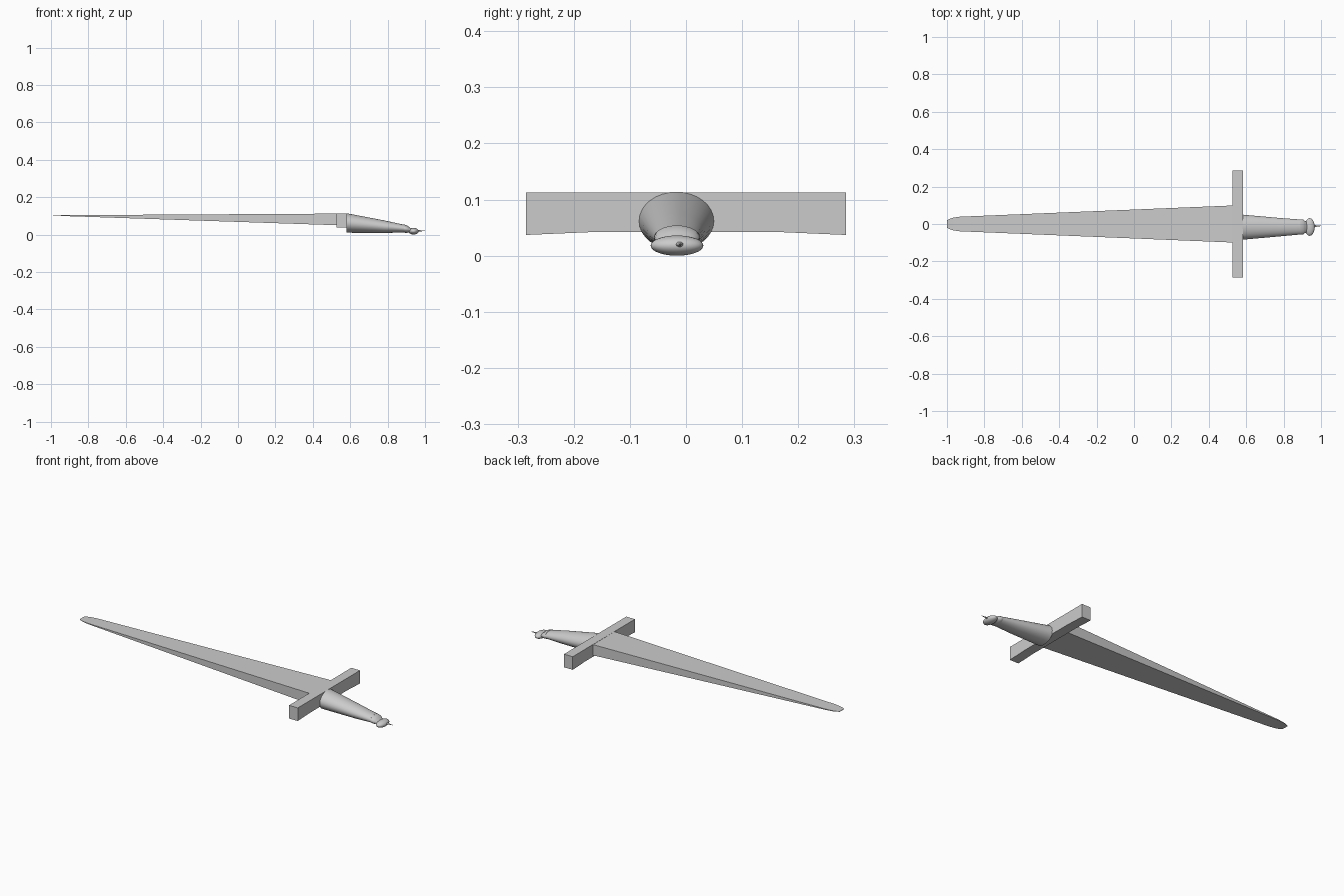
import bpy, bmesh, math

if "Cube" in bpy.data.objects:
    bpy.data.objects.remove(bpy.data.objects["Cube"])


def make_object(name, bm, smooth=False):
    bmesh.ops.recalc_face_normals(bm, faces=bm.faces)
    me = bpy.data.meshes.new(name)
    bm.to_mesh(me)
    bm.free()
    ob = bpy.data.objects.new(name, me)
    bpy.context.collection.objects.link(ob)
    if smooth:
        bpy.ops.object.select_all(action='DESELECT')
        bpy.context.view_layer.objects.active = ob
        ob.select_set(True)
        bpy.ops.object.shade_smooth_by_angle(angle=math.radians(40))
    return ob


def loft(name, rings, smooth=False):
    """Skin a list of equal-length point rings and cap both ends."""
    bm = bmesh.new()
    loops = [[bm.verts.new(p) for p in ring] for ring in rings]
    for a, b in zip(loops, loops[1:]):
        n = len(a)
        for i in range(n):
            j = (i + 1) % n
            bm.faces.new((a[i], a[j], b[j], b[i]))
    bm.faces.new(loops[0])
    bm.faces.new(loops[-1][::-1])
    return make_object(name, bm, smooth)


def ellipse(x, cy, cz, ry, rz, n=32):
    return [(x, cy + ry * math.cos(2 * math.pi * i / n),
             cz + rz * math.sin(2 * math.pi * i / n)) for i in range(n)]


# Blade: flat-topped wedge with a rounded tip
blade = []
for x, half, top, bottom in [(-1.0, .02, .103, .101), (-.985, .028, .103, .1005),
                             (-.965, .034, .103, .1), (-.93, .039, .1035, .099),
                             (.53, .099, .112, .050)]:
    blade.append([(x, -half, bottom), (x, half, bottom), (x, half, top), (x, -half, top)])
loft("blade", blade)

# Crossguard: bar with slightly deeper ends
guard = [(y, z) for y, z in [(-.285, .113), (.285, .113), (.285, .037), (.17, .042),
                             (-.17, .042), (-.285, .037)]]
loft("crossguard", [[(x, y, z) for y, z in guard] for x in (.527, .583)])

# Grip: tapered oval, underside nearly level
loft("grip", [ellipse(.58, -.017, .062, .067, .052),
              ellipse(.78, -.017, .042, .049, .034),
              ellipse(.89, -.016, .032, .040, .020)], True)

# Collar ring and neck
loft("collar", [ellipse(.882, -.016, .032, .038, .018),
                ellipse(.888, -.016, .032, .041, .022),
                ellipse(.905, -.016, .029, .039, .020),
                ellipse(.913, -.016, .027, .033, .015),
                ellipse(.925, -.016, .021, .028, .011)], True)

# Pommel: flattened ellipsoid
bm = bmesh.new()
bmesh.ops.create_uvsphere(bm, u_segments=32, v_segments=16, radius=1)
for v in bm.verts:
    v.co = (.939 + .027 * v.co.x, -.016 + .047 * v.co.y, .018 + .018 * v.co.z)
make_object("pommel", bm, True)

# Small point behind the pommel
loft("pommel_spike", [ellipse(.955, -.012, .02, .009, .006, 12),
                      ellipse(.975, -.011, .02, .004, .003, 12),
                      ellipse(1.0, -.01, .02, .001, .001, 12)], True)
